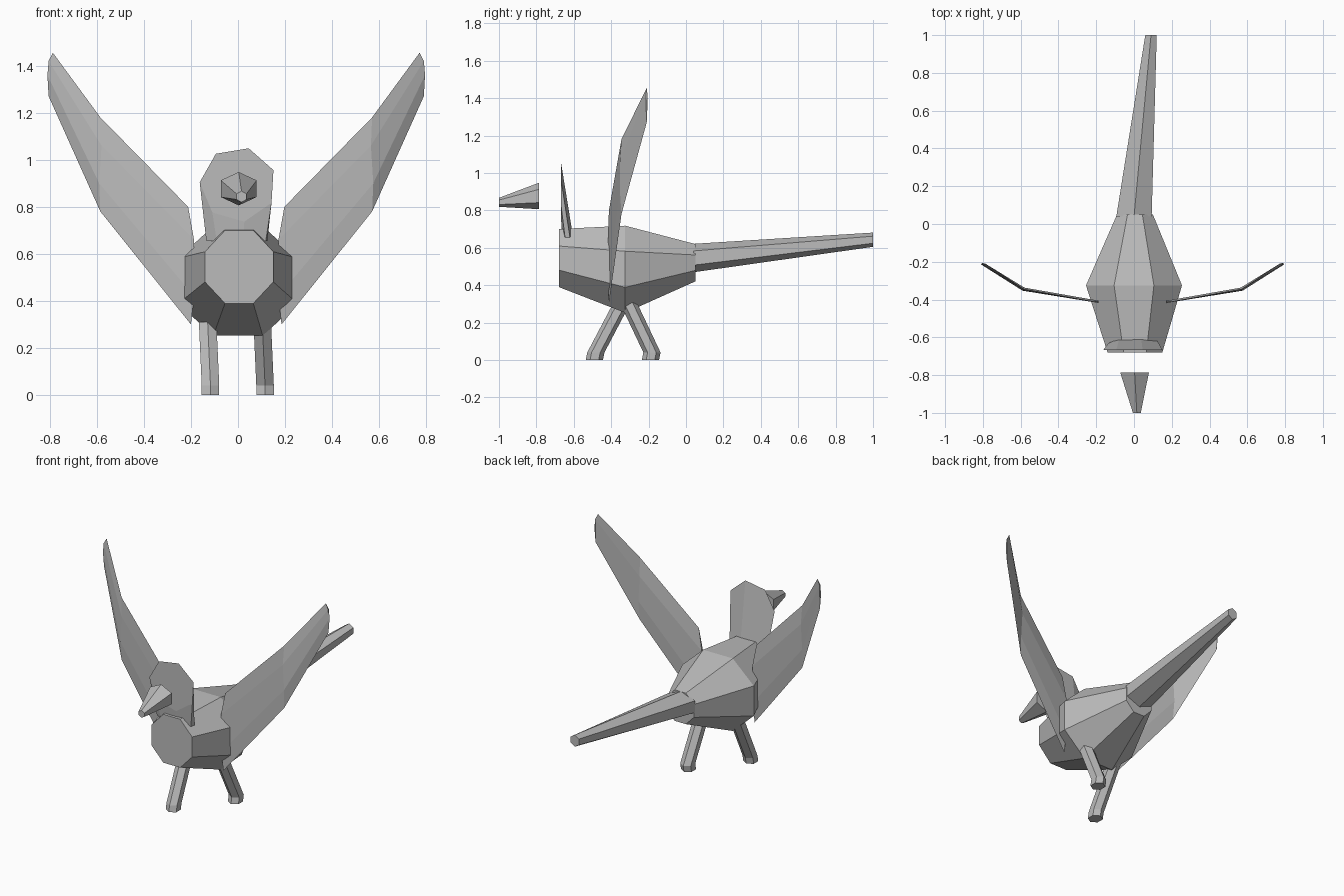
import bpy
import bmesh
from math import cos, sin, pi
from mathutils import Vector

if "Cube" in bpy.data.objects:
    bpy.data.objects.remove(bpy.data.objects["Cube"], do_unlink=True)

GRAY = (0.5, 0.5, 0.5, 1)
gray = bpy.data.materials.new("plain_gray")
gray.use_nodes = True
gray.diffuse_color = GRAY
gray.node_tree.nodes["Principled BSDF"].inputs["Base Color"].default_value = GRAY


def ring(center, ax_u, ax_v, n, phase=0.0):
    """Polygon around center, spanned by two radius vectors."""
    c, u, v = Vector(center), Vector(ax_u), Vector(ax_v)
    angles = [phase + 2 * pi * i / n for i in range(n)]
    return [c + u * cos(a) + v * sin(a) for a in angles]


def loft(name, rings):
    """Skin a row of equal rings and cap both ends."""
    bm = bmesh.new()
    rows = [[bm.verts.new(p) for p in r] for r in rings]
    n = len(rows[0])
    for a, b in zip(rows, rows[1:]):
        for i in range(n):
            j = (i + 1) % n
            bm.faces.new((a[i], a[j], b[j], b[i]))
    bm.faces.new(rows[0])
    bm.faces.new(rows[-1])
    bmesh.ops.recalc_face_normals(bm, faces=bm.faces)
    mesh = bpy.data.meshes.new(name)
    bm.to_mesh(mesh)
    bm.free()
    mesh.materials.append(gray)
    obj = bpy.data.objects.new(name, mesh)
    bpy.context.collection.objects.link(obj)
    return obj


def upright(x, y, z, rx, rz, n, phase):
    """Ring standing in the x-z plane."""
    return ring((x, y, z), (rx, 0, 0), (0, 0, rz), n, phase)


# Body: octagonal barrel, widest near the middle
EIGHTH = pi / 8
loft("body", [
    upright(0.005, -0.68, 0.545, 0.157, 0.168, 8, EIGHTH),
    upright(0.0, -0.325, 0.485, 0.275, 0.252, 8, EIGHTH),
    upright(0.005, 0.05, 0.52, 0.103, 0.108, 8, EIGHTH),
])

# Tail: long tapering hexagon drifting to one side
loft("tail", [
    upright(0.0, 0.04, 0.545, 0.108, 0.076, 6, pi / 2),
    upright(0.09, 1.0, 0.643, 0.035, 0.038, 6, pi / 2),
])

# Beak: short hexagonal taper floating ahead of the head
loft("beak", [
    upright(0.003, -0.785, 0.877, 0.088, 0.071, 6, pi / 2),
    upright(0.015, -1.0, 0.843, 0.024, 0.024, 6, pi / 2),
])

# Head: upright seven-sided face narrowing into a flat neck
TURN = 0.41 * pi
loft("head", [
    upright(0.0, -0.667, 0.895, 0.163, 0.16, 7, TURN),
    ring((0.0, -0.632, 0.655), (0.135, 0, 0), (0, 0.03, 0), 7, TURN),
])

# Legs: one strides forward, the other back
for name, x, hip_y, foot_y in (("right_leg", -0.117, -0.34, -0.49),
                               ("left_leg", 0.115, -0.31, -0.19)):
    loft(name, [
        ring((x + dx, y, z), (0.043, 0, 0), (0, 0.046, 0), 6, pi / 2)
        for dx, y, z in ((-0.012, hip_y, 0.31),
                         (0, foot_y + 0.008, 0.04),
                         (0, foot_y, 0))
    ])

# Wings: thin lens sections given by outline points from top to bottom
SECTIONS = [
    (((0.197, 0.80), (0.172, 0.66), (0.172, 0.42), (0.185, 0.30)), -0.412, 0.006),
    (((0.57, 1.18), (0.565, 1.06), (0.575, 0.90), (0.57, 0.78)), -0.345, 0.008),
    (((0.772, 1.455), (0.79, 1.42), (0.795, 1.36), (0.79, 1.27)), -0.21, 0.004),
]


def wing_section(points, y, thick, side):
    def place(p, dy):
        x = p[0] if side > 0 else -p[0] - 0.015
        return Vector((x, y + dy, p[1]))
    front = [place(p, -thick) for p in points[1:3]]
    back = [place(p, thick) for p in reversed(points[1:3])]
    return [place(points[0], 0), *front, place(points[3], 0), *back]


for name, side in (("left_wing", 1), ("right_wing", -1)):
    loft(name, [wing_section(p, y, t, side) for p, y, t in SECTIONS])
